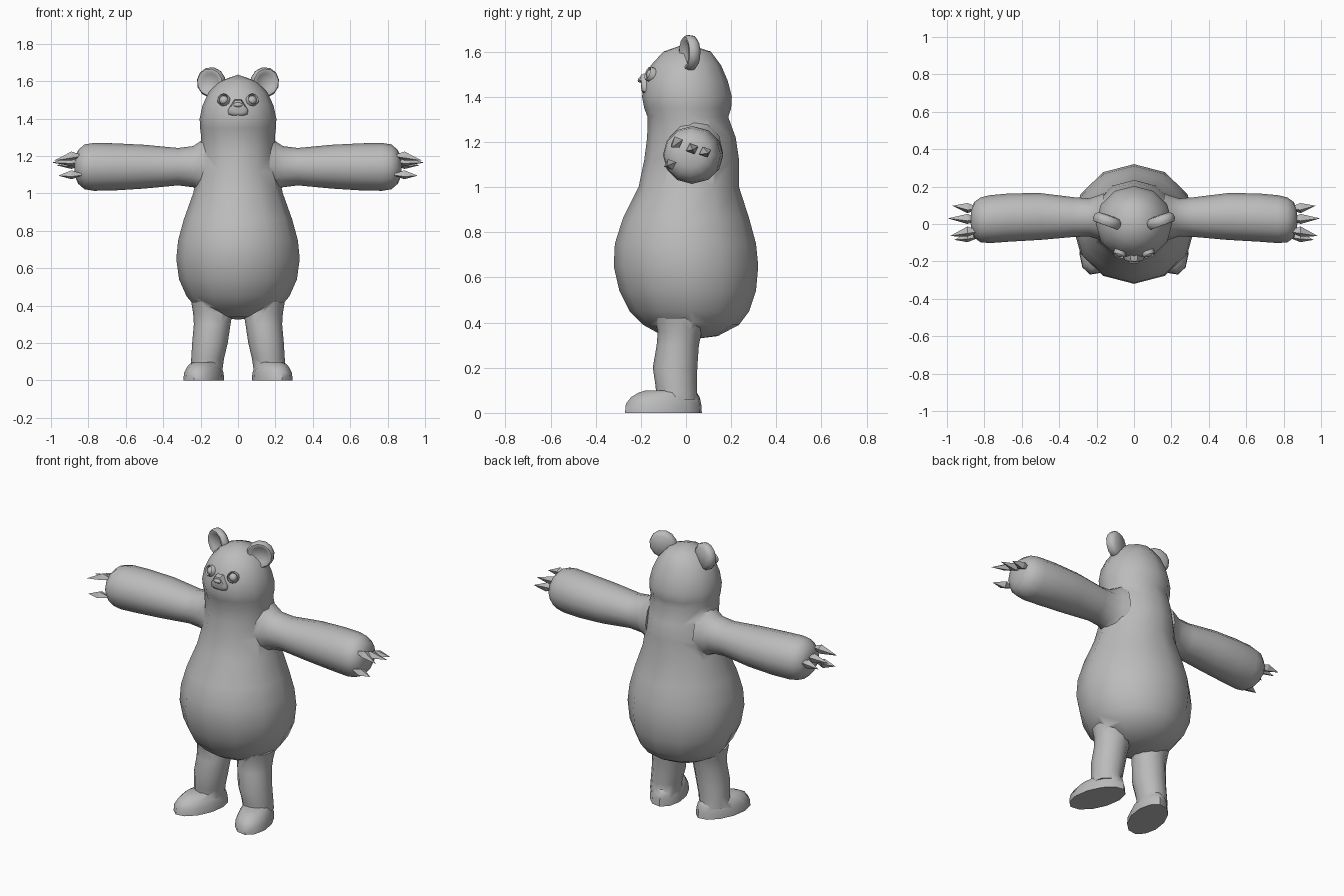
import bpy, bmesh, math
from mathutils import Vector, Matrix

if "Cube" in bpy.data.objects:
    bpy.data.objects.remove(bpy.data.objects["Cube"])

fur = bpy.data.materials.new("grey fur")
fur.diffuse_color = (0.5, 0.5, 0.5, 1)
fur.use_nodes = True
fur.node_tree.nodes["Principled BSDF"].inputs["Base Color"].default_value = fur.diffuse_color


def ring(centre, u, v, n=12):
    """Ellipse of n points around centre with half axes u and v."""
    c, u, v = Vector(centre), Vector(u), Vector(v)
    return [c + u * math.cos(2 * math.pi * i / n) + v * math.sin(2 * math.pi * i / n)
            for i in range(n)]


def loft(name, rings, mirror=False, angle=50, matrix=None):
    """Skin a closed tube through the rings; a one-point ring makes a tip."""
    bm = bmesh.new()
    loops = [[bm.verts.new(p) for p in r] for r in rings]
    for a, b in zip(loops, loops[1:]):
        n = max(len(a), len(b))
        for i in range(n):
            quad = [a[i % len(a)], a[(i + 1) % len(a)], b[(i + 1) % len(b)], b[i % len(b)]]
            bm.faces.new(list(dict.fromkeys(quad)))
    for end in (loops[0], loops[-1]):
        if len(end) > 2:
            bm.faces.new(end)
    if matrix:
        bm.transform(matrix)
    bmesh.ops.recalc_face_normals(bm, faces=bm.faces)
    mesh = bpy.data.meshes.new(name)
    bm.to_mesh(mesh)
    bm.free()
    mesh.materials.append(fur)
    ob = bpy.data.objects.new(name, mesh)
    bpy.context.collection.objects.link(ob)
    if mirror:
        ob.modifiers.new("mirror", 'MIRROR')
    smooth(ob, angle)
    return ob


def smooth(ob, angle):
    bpy.ops.object.select_all(action='DESELECT')
    ob.select_set(True)
    bpy.context.view_layer.objects.active = ob
    if angle:
        bpy.ops.object.shade_smooth_by_angle(angle=math.radians(angle))


def oval(z, rx, y0, y1, x=0.0):
    """Horizontal ring at height z spanning y0..y1."""
    return ring((x, (y0 + y1) / 2, z), (rx, 0, 0), (0, (y1 - y0) / 2, 0))


# Torso and head: height, half width, front, back
body = loft("body", [[(0, 0.02, 0.325)]] + [oval(*r) for r in (
    (0.34, 0.13, -0.10, 0.14), (0.39, 0.225, -0.19, 0.235), (0.45, 0.275, -0.25, 0.28),
    (0.54, 0.315, -0.295, 0.31), (0.65, 0.33, -0.32, 0.32), (0.75, 0.32, -0.315, 0.31),
    (0.86, 0.29, -0.28, 0.28), (1.0, 0.24, -0.21, 0.235), (1.12, 0.212, -0.185, 0.235),
    (1.22, 0.2, -0.172, 0.22), (1.31, 0.198, -0.17, 0.187), (1.35, 0.203, -0.185, 0.2),
    (1.40, 0.205, -0.195, 0.203), (1.47, 0.19, -0.185, 0.185), (1.54, 0.157, -0.155, 0.155),
    (1.60, 0.10, -0.10, 0.11))] + [[(0, 0, 1.635)]])

# Arms: distance out, centre y, centre z, half depth, half height
arms = loft("arms", [ring((x, y, z), (0, ry, 0), (0, 0, rz)) for x, y, z, ry, rz in (
    (0.16, 0.035, 1.145, 0.13, 0.16), (0.20, 0.035, 1.145, 0.115, 0.135),
    (0.24, 0.035, 1.143, 0.102, 0.11), (0.32, 0.037, 1.143, 0.106, 0.1),
    (0.50, 0.04, 1.143, 0.125, 0.117), (0.66, 0.035, 1.142, 0.129, 0.126),
    (0.77, 0.026, 1.142, 0.128, 0.128), (0.82, 0.022, 1.142, 0.12, 0.12),
    (0.855, 0.022, 1.142, 0.095, 0.09), (0.87, 0.022, 1.142, 0.055, 0.055))]
    + [[(0.875, 0.022, 1.142)]], mirror=True)

# Legs: height, half width, front, back, centre x
legs = loft("legs", [oval(*r) for r in (
    (0.42, 0.11, -0.14, 0.09, 0.14), (0.36, 0.105, -0.125, 0.07, 0.135),
    (0.30, 0.098, -0.13, 0.057, 0.138), (0.20, 0.095, -0.147, 0.05, 0.15),
    (0.12, 0.088, -0.135, 0.048, 0.162), (0.06, 0.085, -0.13, 0.05, 0.168))], mirror=True)

# Feet: flat soles, toes turned outward
turn = Matrix.Translation((0.183, -0.1, 0)) @ Matrix.Rotation(math.radians(17), 4, 'Z')
feet = loft("feet", [oval(*r) for r in (
    (0, 0.1, -0.178, 0.178), (0.04, 0.097, -0.174, 0.175), (0.07, 0.085, -0.15, 0.168),
    (0.09, 0.072, -0.115, 0.155), (0.1, 0.05, -0.08, 0.13))], mirror=True, matrix=turn)

# Merge the limbs into one skin
for limb in (arms, legs, feet):
    cut = body.modifiers.new("union", 'BOOLEAN')
    cut.operation, cut.solver, cut.object = 'UNION', 'EXACT', limb
    bpy.context.view_layer.objects.active = body
    bpy.ops.object.modifier_apply(modifier=cut.name)
    bpy.data.objects.remove(limb)
smooth(body, 50)

# Claws: sharp four-sided spikes (base y, base z, tip x, tip y, tip z)
for i, (y, z, tx, ty, tz) in enumerate((
        (-0.04, 1.20, 0.985, -0.065, 1.175), (0.027, 1.17, 0.995, 0.03, 1.165),
        (0.085, 1.155, 0.97, 0.098, 1.15), (-0.07, 1.10, 0.96, -0.085, 1.095))):
    loft("claw_%d" % (i + 1), [
        [(0.82, y, z)], ring((0.89, y, z), (0, 0.027, 0.01), (0, -0.01, 0.024), 4),
        [(tx, ty, tz)]], mirror=True, angle=0)

# Ears: rounded discs with a shallow dent in front
place = (Matrix.Translation((0.142, 0.018, 1.594)) @ Matrix.Rotation(math.radians(20), 4, 'Z')
         @ Matrix.Rotation(math.radians(20), 4, 'Y'))
loft("ears", [[(0, -0.012, 0)]] + [
    ring((0, y, 0), (r, 0, 0), (0, 0, r * 1.03)) for y, r in (
        (-0.014, 0.045), (-0.028, 0.06), (-0.027, 0.07), (-0.01, 0.079),
        (0.012, 0.077), (0.027, 0.06))] + [[(0, 0.032, 0)]], mirror=True, matrix=place)

# Eyes: ball inside a thin socket rim
face = (Matrix.Translation((0.077, -0.158, 1.5)) @ Matrix.Rotation(math.radians(22), 4, 'Z')
        @ Matrix.Rotation(math.radians(-20), 4, 'X'))


def disc_rings(profile):
    return [ring((0, y, 0), (r, 0, 0), (0, 0, r)) for y, r in profile]


loft("eye_rims", disc_rings(((0.02, 0.034), (-0.008, 0.033), (-0.014, 0.029), (-0.008, 0.025),
                             (0.01, 0.024))), mirror=True, matrix=face)
loft("eyeballs", disc_rings(((0.01, 0.026), (-0.006, 0.022), (-0.014, 0.013)))
     + [[(0, -0.017, 0)]], mirror=True, matrix=face)


# Snout: rounded triangle, narrow on top
def snout_ring(y, s):
    half = [(0.018, 0.045), (0.034, 0.02), (0.054, -0.012), (0.05, -0.034), (0.026, -0.043)]
    pts = half + [(-x, z) for x, z in reversed(half)]
    return [(x * s, y - 0.08 * z * s, 1.457 + z * s) for x, z in pts]


loft("snout", [snout_ring(-0.14, 1.05), snout_ring(-0.185, 1.0),
               snout_ring(-0.197, 0.88), snout_ring(-0.2, 0.6)])

# Nose: small flattened ball
loft("nose", [ring((0, y, 1.474), (r, 0, 0), (0, 0, r * 0.5), 10) for y, r in (
    (-0.19, 0.024), (-0.205, 0.025), (-0.212, 0.016))] + [[(0, -0.214, 1.474)]])
